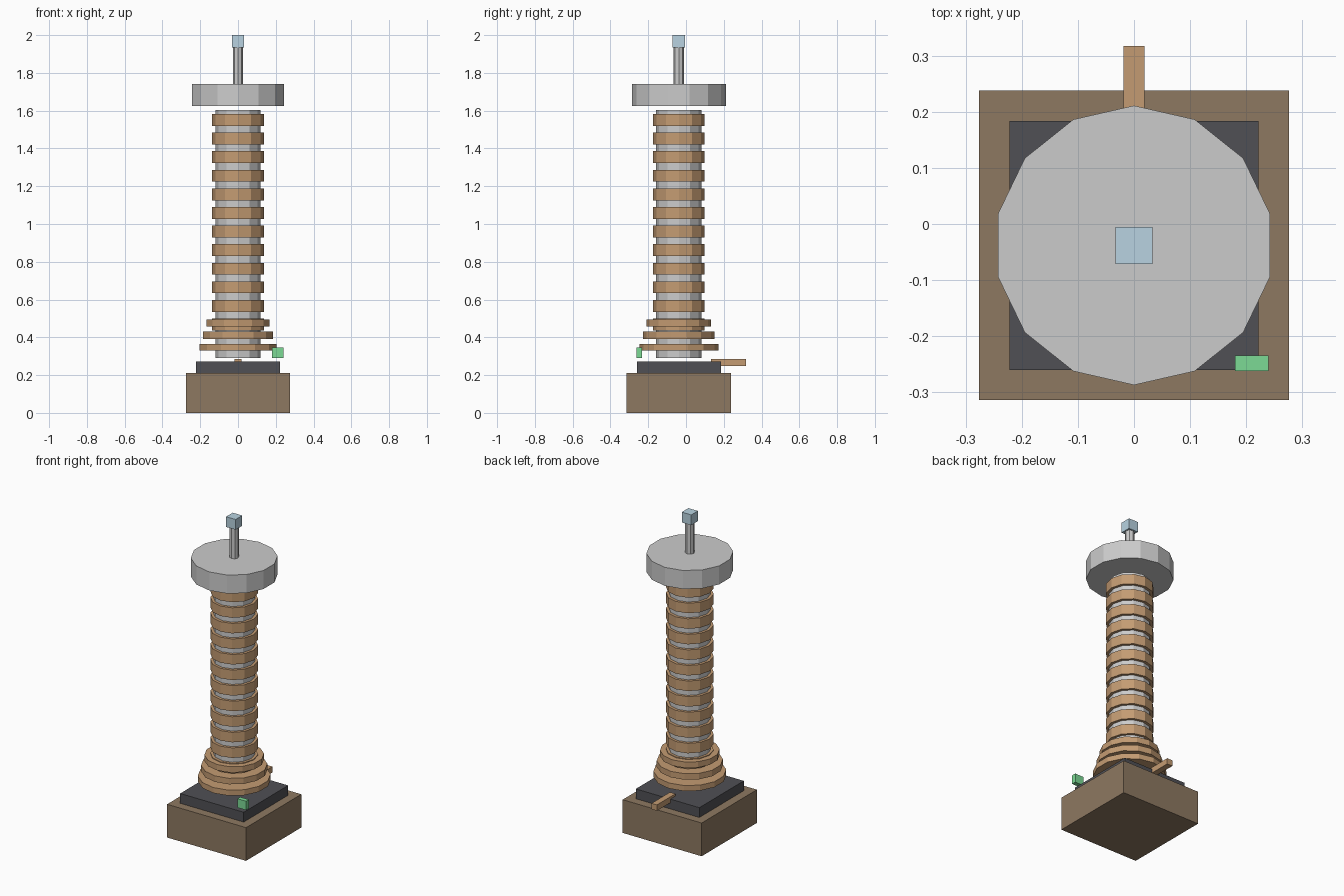
import bpy

if "Cube" in bpy.data.objects:
    bpy.data.objects.remove(bpy.data.objects["Cube"])

AXIS_Y = -0.038  # the column stands slightly in front of the origin


def material(name, rgb):
    m = bpy.data.materials.new(name)
    m.diffuse_color = (*rgb, 1)
    m.use_nodes = True
    m.node_tree.nodes["Principled BSDF"].inputs["Base Color"].default_value = m.diffuse_color
    return m


WOOD = material("wood", (0.27, 0.19, 0.12))
DARK = material("dark_plate", (0.08, 0.08, 0.09))
COPPER = material("copper", (0.55, 0.33, 0.17))
GLASS = material("pale_blue", (0.48, 0.65, 0.75))
GREEN = material("green", (0.2, 0.7, 0.3))


def finish(name, mat):
    ob = bpy.context.object
    ob.name = name
    if mat:
        ob.data.materials.append(mat)
    return ob


def box(name, x, y, z, mat=None):
    """Box from (min, max) ranges."""
    bpy.ops.mesh.primitive_cube_add(size=1, location=[sum(r) / 2 for r in (x, y, z)])
    ob = finish(name, mat)
    ob.scale = [r[1] - r[0] for r in (x, y, z)]
    bpy.ops.object.transform_apply(location=False, rotation=False, scale=True)
    return ob


def disc(name, sides, radius, z0, z1, mat=None):
    """Flat-sided cylinder on the column axis."""
    bpy.ops.mesh.primitive_cylinder_add(vertices=sides, radius=radius, depth=z1 - z0,
                                        location=(0, AXIS_Y, (z0 + z1) / 2))
    return finish(name, mat)


def square(name, half, z0, z1, mat):
    return box(name, (-half, half), (AXIS_Y - half, AXIS_Y + half), (z0, z1), mat)


# Base and plate
square("wooden_base", 0.276, 0, 0.21, WOOD)
square("base_plate", 0.222, 0.21, 0.272, DARK)

# Core tube with its stacked windings
disc("core_tube", 12, 0.12, 0.29, 1.604)
for i in range(12):
    top = 1.582 - i * 0.0984
    disc(f"winding_{i + 1}", 12, 0.137, top - 0.063, top, COPPER)

# Wide lower coil turns, growing downwards
for i, (r, z0, z1) in enumerate([(0.171, 0.458, 0.495), (0.19, 0.392, 0.43),
                                 (0.209, 0.329, 0.364)]):
    disc(f"lower_coil_{i + 1}", 14, r, z0, z1, COPPER)

# Top electrode, rod and tip
disc("top_disc", 14, 0.249, 1.625, 1.742)
disc("top_rod", 8, 0.027, 1.73, 1.95)
square("rod_tip", 0.033, 1.935, 2.0, GLASS)

# Rear lead and front indicator
box("rear_lead", (-0.019, 0.019), (0.133, 0.317), (0.249, 0.286), COPPER)
box("indicator", (0.18, 0.24), (-0.262, -0.234), (0.291, 0.347), GREEN)
